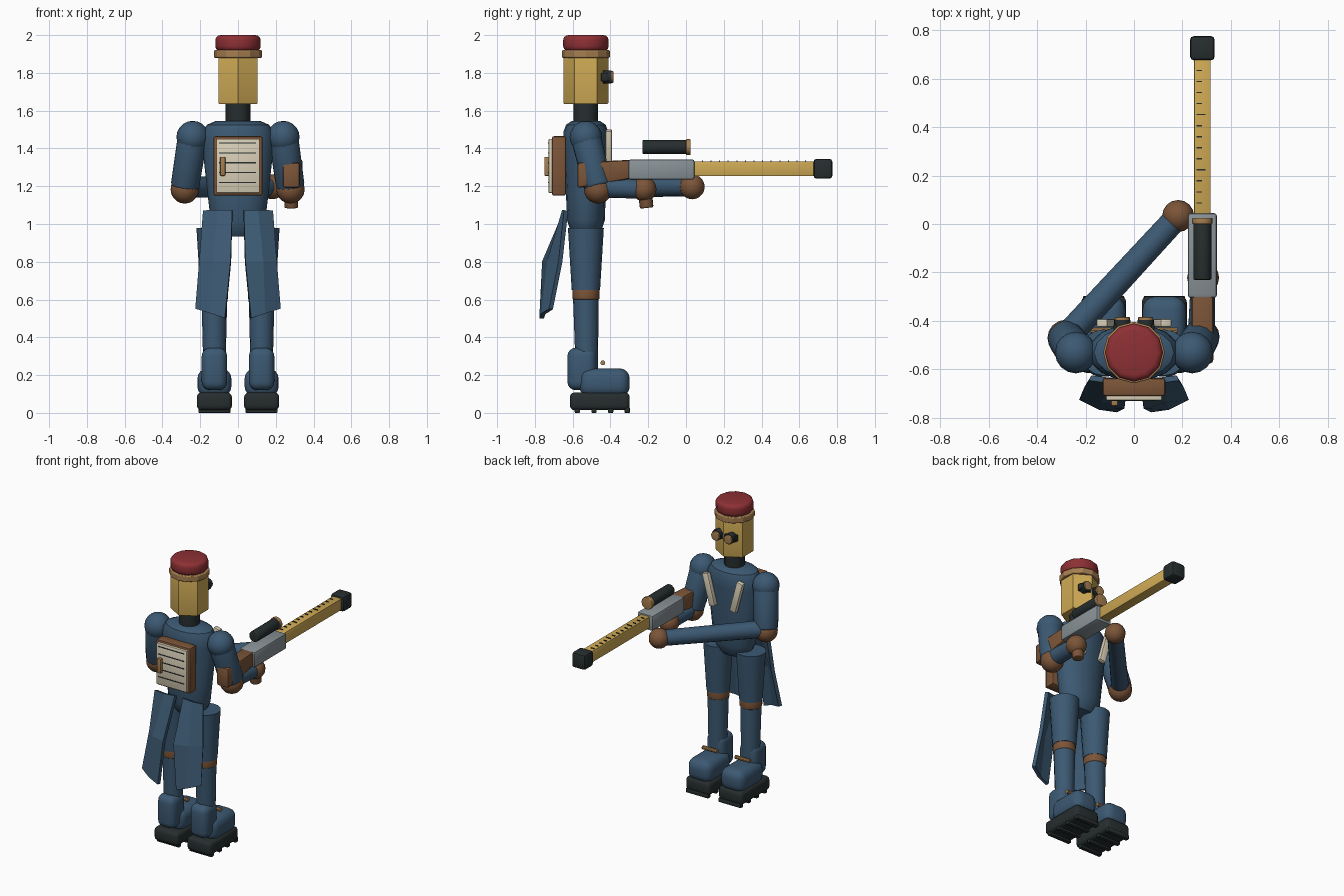
import bpy, bmesh
from math import pi, sin, cos, radians
from mathutils import Vector, Matrix

if "Cube" in bpy.data.objects:
    bpy.data.objects.remove(bpy.data.objects["Cube"])

COLORS = {
    "blue": (0.045, 0.10, 0.17), "gold": (0.62, 0.40, 0.09), "brown": (0.20, 0.09, 0.04),
    "red": (0.27, 0.03, 0.035), "dark": (0.02, 0.027, 0.028), "cream": (0.70, 0.63, 0.48),
    "brass": (0.38, 0.21, 0.08), "steel": (0.25, 0.29, 0.31),
}
MATS = {}
for key, rgb in COLORS.items():
    MATS[key] = bpy.data.materials.new(key)
    MATS[key].diffuse_color = (*rgb, 1)


def finish(bm, name, color, smooth=35):
    bmesh.ops.recalc_face_normals(bm, faces=bm.faces)
    mesh = bpy.data.meshes.new(name)
    bm.to_mesh(mesh)
    bm.free()
    ob = bpy.data.objects.new(name, mesh)
    bpy.context.collection.objects.link(ob)
    mesh.materials.append(MATS[color])
    if smooth:
        bpy.ops.object.select_all(action='DESELECT')
        ob.select_set(True)
        bpy.context.view_layer.objects.active = ob
        bpy.ops.object.shade_smooth_by_angle(angle=radians(smooth))
    return ob


def bevel(bm, width, segs=2, min_angle=0.5):
    edges = [e for e in bm.edges if e.calc_face_angle(0) > min_angle]
    bmesh.ops.bevel(bm, geom=edges, offset=width, segments=segs, affect='EDGES', profile=0.5)


def box(name, color, x, y, z, bev=0.0, segs=2, rot=None):
    """Box from (min, max) ranges on each axis, optionally bevelled and turned."""
    bm = bmesh.new()
    bmesh.ops.create_cube(bm, size=1)
    size = Vector((x[1] - x[0], y[1] - y[0], z[1] - z[0]))
    bmesh.ops.scale(bm, vec=size, verts=bm.verts)
    if bev:
        bevel(bm, bev, segs)
    if rot:
        bmesh.ops.transform(bm, matrix=rot, verts=bm.verts)
    bmesh.ops.translate(bm, vec=(sum(x) / 2, sum(y) / 2, sum(z) / 2), verts=bm.verts)
    return finish(bm, name, color)


def rod(name, color, a, b, r1, r2=None, sides=16, bev=0.0, turn=0.0, smooth=35):
    """Tapered cylinder from point a (radius r1) to point b (radius r2)."""
    a, b = Vector(a), Vector(b)
    bm = bmesh.new()
    bmesh.ops.create_cone(bm, cap_ends=True, segments=sides, radius1=r1,
                          radius2=r1 if r2 is None else r2, depth=(b - a).length)
    if bev:
        bevel(bm, bev, 3, 1.2)
    rot = (b - a).to_track_quat('Z', 'Y').to_matrix().to_4x4()
    m = Matrix.Translation((a + b) / 2) @ rot @ Matrix.Rotation(turn, 4, 'Z')
    bmesh.ops.transform(bm, matrix=m, verts=bm.verts)
    return finish(bm, name, color, smooth)


def ball(name, color, c, r):
    bm = bmesh.new()
    bmesh.ops.create_uvsphere(bm, u_segments=16, v_segments=10, radius=r)
    bmesh.ops.translate(bm, vec=c, verts=bm.verts)
    return finish(bm, name, color)


def loft(name, color, rings, cy, n=16):
    """Closed stack of ellipses given as (z, x radius, y radius)."""
    bm = bmesh.new()
    loops = [[bm.verts.new((rx * cos(2 * pi * i / n), cy + ry * sin(2 * pi * i / n), z))
              for i in range(n)] for z, rx, ry in rings]
    for lo, hi in zip(loops, loops[1:]):
        for i in range(n):
            j = (i + 1) % n
            bm.faces.new((lo[i], lo[j], hi[j], hi[i]))
    bm.faces.new(loops[0])
    bm.faces.new(loops[-1])
    return finish(bm, name, color)


CY = -0.53

# Head, neck and cap
rod("neck", "dark", (0, CY, 1.51), (0, CY, 1.66), 0.065, sides=12)
rod("head", "gold", (0, CY, 1.635), (0, CY, 1.90), 0.119, sides=6, bev=0.008, turn=0, smooth=25)
rod("cap_band", "brass", (0, CY, 1.88), (0, CY, 1.92), 0.127, sides=12, bev=0.006, smooth=0)
rod("cap", "red", (0, CY, 1.915), (0, CY, 2.0), 0.12, sides=12, bev=0.026)

# Goggles
box("goggle_bridge", "dark", (-0.085, 0.085), (-0.45, -0.412), (1.755, 1.80), 0.006)
for s, side in ((-1, "left"), (1, "right")):
    rod(f"goggle_cup_{side}", "dark", (s * 0.048, -0.44, 1.778), (s * 0.048, -0.395, 1.778), 0.034)
    rod(f"goggle_lens_{side}", "brass", (s * 0.048, -0.402, 1.778), (s * 0.048, -0.384, 1.778), 0.031, bev=0.004)

# Torso
loft("torso", "blue", [(0.935, 0.09, 0.06), (0.96, 0.12, 0.08), (1.02, 0.145, 0.10), (1.15, 0.16, 0.105),
                       (1.42, 0.19, 0.118), (1.49, 0.185, 0.118), (1.525, 0.165, 0.105), (1.545, 0.12, 0.075)], CY)

# Back pack with ruled page and clasp
box("pack", "brown", (-0.13, 0.13), (-0.71, -0.635), (1.15, 1.465), 0.012)
box("pack_page", "cream", (-0.115, 0.115), (-0.727, -0.70), (1.165, 1.45), 0.004)
for i in range(5):
    z = 1.22 + i * 0.052
    box(f"page_line_{i}", "dark", (-0.10, 0.095), (-0.7295, -0.72), (z - 0.003, z + 0.003))
box("pack_clasp", "brass", (-0.095, -0.067), (-0.75, -0.72), (1.255, 1.355), 0.005)

# Lapels, coat tails and legs, once per side
TAIL = [[(0.03, -0.635, 1.07), (0.105, -0.645, 1.07), (0.18, -0.635, 1.07)],
        [(0.038, -0.75, 0.80), (0.13, -0.725, 0.80), (0.20, -0.665, 0.80)],
        [(0.068, -0.765, 0.50), (0.14, -0.755, 0.525), (0.22, -0.715, 0.55)]]
for s, side in ((-1, "left"), (1, "right")):
    box(f"lapel_{side}", "cream", (s * 0.105 - 0.023, s * 0.105 + 0.023), (-0.425, -0.392), (1.28, 1.50),
        0.006, rot=Matrix.Rotation(s * 0.26, 4, 'Y'))

    bm = bmesh.new()
    grid = [[bm.verts.new((s * x, y, z)) for x, y, z in row] for row in TAIL]
    for i in range(2):
        for j in range(2):
            bm.faces.new((grid[i][j], grid[i][j + 1], grid[i + 1][j + 1], grid[i + 1][j]))
    tail = finish(bm, f"coat_tail_{side}", "blue", 0)
    mod = tail.modifiers.new("thickness", 'SOLIDIFY')
    mod.thickness, mod.offset = 0.024, 0

    lx = s * 0.125
    rod(f"thigh_{side}", "blue", (lx, CY, 0.98), (lx, CY, 0.65), 0.095, 0.075)
    rod(f"knee_band_{side}", "brown", (lx, CY, 0.665), (lx, CY, 0.60), 0.072, bev=0.008)
    rod(f"shin_{side}", "blue", (lx, CY, 0.61), (lx, CY + 0.005, 0.20), 0.068, 0.058)
    box(f"boot_shaft_{side}", "blue", (lx - 0.067, lx + 0.067), (-0.628, -0.475), (0.12, 0.345), 0.045, 4)
    box(f"boot_foot_{side}", "blue", (lx - 0.09, lx + 0.09), (-0.565, -0.298), (0.085, 0.236), 0.055, 4)
    box(f"boot_sole_{side}", "dark", (lx - 0.093, lx + 0.093), (-0.615, -0.298), (0.014, 0.108), 0.025, 3)
    for i in range(4):
        y = -0.575 + i * 0.088
        box(f"tread_{side}_{i}", "dark", (lx - 0.085, lx + 0.085), (y - 0.014, y + 0.014), (0, 0.03), 0.004)
    rod(f"boot_buckle_{side}", "brass", (lx - 0.055, -0.44, 0.265), (lx + 0.055, -0.44, 0.265), 0.013, sides=10)


def arm(side, shoulder, elbow, hand, r_fore):
    ball(f"shoulder_{side}", "blue", shoulder, 0.086)
    rod(f"upper_arm_{side}", "blue", shoulder, elbow, 0.08, 0.076, bev=0.015)
    ball(f"elbow_{side}", "brown", (elbow[0], elbow[1], elbow[2] - 0.012), 0.075)
    rod(f"forearm_{side}", "blue", elbow, hand, r_fore, r_fore * 0.9)
    ball(f"hand_{side}", "brown", hand, 0.066)


# Arms: trigger arm on the right, supporting arm reaching across
arm("right", (0.24, CY, 1.46), (0.278, -0.465, 1.195), (0.285, -0.222, 1.185), 0.056)
arm("left", (-0.24, CY, 1.46), (-0.282, -0.47, 1.195), (0.182, 0.033, 1.197), 0.056)

# Rifle
GX, GZ = 0.282, 1.292
bm = bmesh.new()
bmesh.ops.create_cube(bm, size=1)
for v in bm.verts:  # stock: butt end hangs lower
    front, top = v.co.y > 0, v.co.z > 0
    v.co = (GX + v.co.x * 0.09, -0.29 if front else -0.575,
            (1.34 if front else 1.325) if top else (1.24 if front else 1.19))
bevel(bm, 0.014)
finish(bm, "stock", "brown")
box("receiver", "steel", (GX - 0.06, GX + 0.06), (-0.305, 0.045), (1.235, 1.342), 0.012)
box("barrel", "gold", (GX - 0.034, GX + 0.034), (0.03, 0.69), (1.253, 1.332), 0.005)
box("muzzle", "dark", (GX - 0.051, GX + 0.051), (0.675, 0.775), (1.24, 1.345), 0.016)
for i in range(13):
    y, w = 0.087 + i * 0.0455, 0.036 if i in (3, 8) else 0.022
    box(f"barrel_tick_{i}", "dark", (0.258, 0.258 + w), (y - 0.0025, y + 0.0025), (1.325, 1.337))
rod("grip", "brown", (GX, -0.225, 1.24), (GX, -0.208, 1.085), 0.038, 0.036, bev=0.008)
rod("scope", "dark", (GX, -0.23, 1.407), (GX, 0.008, 1.407), 0.037, bev=0.005)
rod("scope_ring", "brass", (GX, 0.0, 1.407), (GX, 0.025, 1.407), 0.042, bev=0.004)

for m in bpy.data.materials:
    if m.users and not m.is_grease_pencil:
        m.use_nodes = True
        m.node_tree.nodes["Principled BSDF"].inputs["Base Color"].default_value = m.diffuse_color
